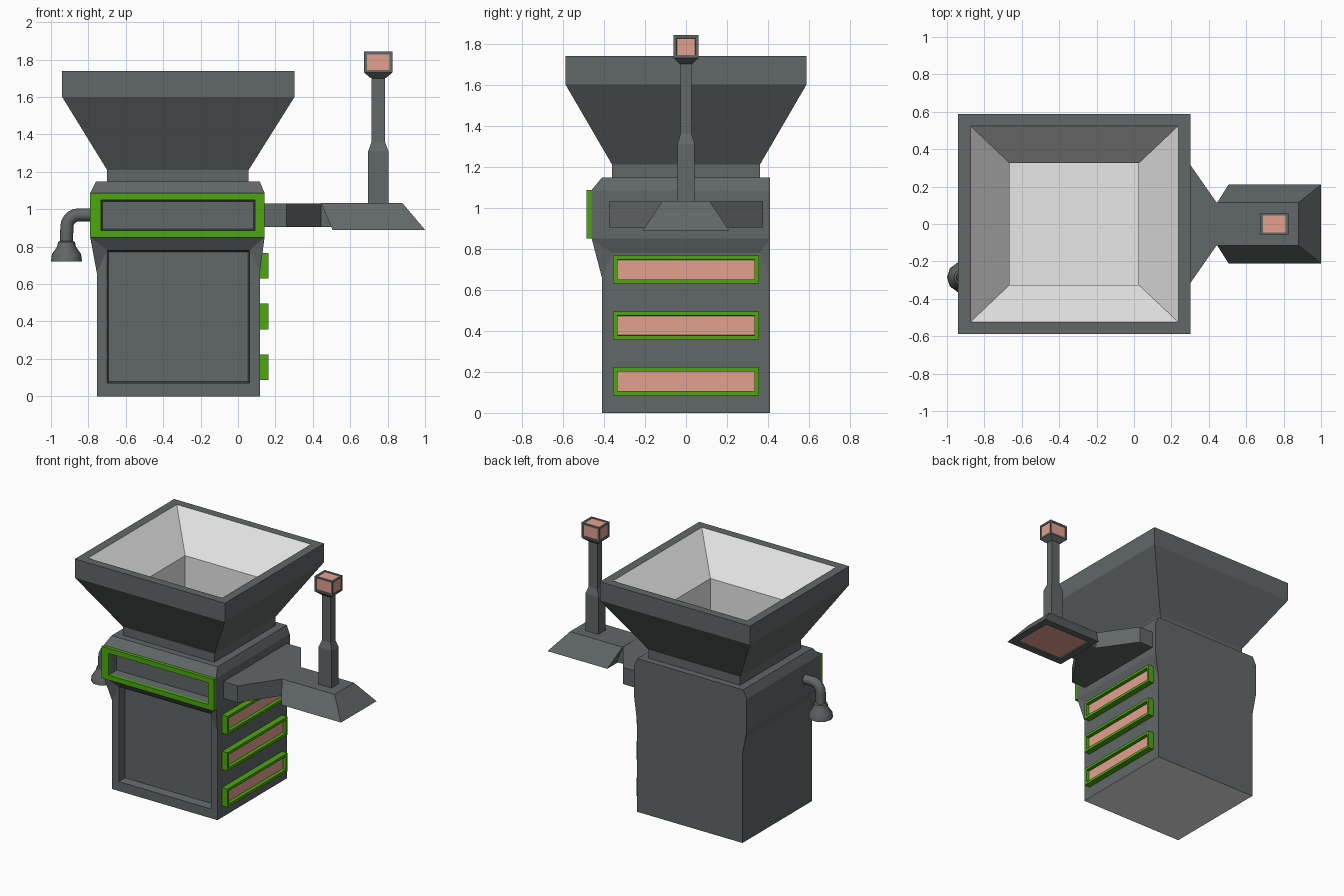
import bpy, bmesh, math
from mathutils import Vector

cube = bpy.data.objects.get("Cube")
if cube:
    bpy.data.objects.remove(cube, do_unlink=True)


def material(name, r, g, b):
    m = bpy.data.materials.new(name)
    m.use_nodes = True
    m.diffuse_color = (r, g, b, 1)
    m.node_tree.nodes["Principled BSDF"].inputs["Base Color"].default_value = (r, g, b, 1)
    return m


GRAY = material("machine_gray", .12, .135, .135)
GREEN = material("trim_green", .075, .39, .005)
PINK = material("lamp_pink", .77, .355, .275)
LIGHT = material("hopper_lining", .80, .80, .80)


def finish(bm, name, *mats):
    me = bpy.data.meshes.new(name)
    bm.to_mesh(me)
    bm.free()
    for m in mats:
        me.materials.append(m)
    ob = bpy.data.objects.new(name, me)
    bpy.context.collection.objects.link(ob)
    return ob


def skin(rings, seg_mats=None, start=True, end=True):
    """Bridge a list of point rings and optionally cap the ends."""
    bm = bmesh.new()
    loops = [[bm.verts.new(p) for p in ring] for ring in rings]
    n = len(loops[0])
    for s, (a, b) in enumerate(zip(loops, loops[1:])):
        for i in range(n):
            j = (i + 1) % n
            f = bm.faces.new((a[i], a[j], b[j], b[i]))
            f.material_index = seg_mats[s] if seg_mats else 0
    if start:
        bm.faces.new(loops[0])
    if end:
        cap = bm.faces.new(loops[-1])
        cap.material_index = seg_mats[-1] if seg_mats else 0
    bmesh.ops.recalc_face_normals(bm, faces=bm.faces)
    return bm


def rect(z, x0, x1, y0, y1):
    return [(x0, y0, z), (x1, y0, z), (x1, y1, z), (x0, y1, z)]


def upright(y, x0, x1, z0, z1):
    return [(x0, y, z0), (x1, y, z0), (x1, y, z1), (x0, y, z1)]


def recess(bm, dirs, border, depth):
    """Sink a panel into the faces that look along the given directions."""
    bm.normal_update()
    faces = [f for f in bm.faces if any(f.normal.dot(Vector(d)) > .99 for d in dirs)]
    bmesh.ops.inset_individual(bm, faces=faces, thickness=border, use_even_offset=True)
    bmesh.ops.inset_individual(bm, faces=faces, thickness=.002, depth=-depth)
    for f in faces:
        f.material_index = 1


def framed_box(name, lo, hi, dirs, border, depth, outer, inner):
    bm = skin([rect(z, lo[0], hi[0], lo[1], hi[1]) for z in (lo[2], hi[2])])
    recess(bm, dirs, border, depth)
    return finish(bm, name, outer, inner)


# Cabinet: straight lower part, flared shoulder, chamfered head open to the hopper
X0, X1, Y = -.755, .117, .41
bm = bmesh.new()
base = [bm.verts.new(p) for p in rect(0, X0, X1, -Y, Y)]
waist = [bm.verts.new(p) for p in rect(.66, X0, X1, -Y, Y)]
flare = [bm.verts.new(p) for p in rect(.85, -.79, .142, -.46, Y)]
head = [bm.verts.new(p) for p in rect(1.087, -.79, .142, -.46, Y)]
crown = [bm.verts.new(p) for p in rect(1.147, -.76, .117, -Y, Y)]
mouth = [bm.verts.new(p) for p in rect(1.147, -.68, .04, -.34, .34)]
bottom = bm.faces.new(base)
bottom.material_index = 1
for i in range(4):
    j = (i + 1) % 4
    bm.faces.new((head[i], head[j], crown[j], crown[i]))
    bm.faces.new((crown[i], crown[j], mouth[j], mouth[i]))
    if i:
        bm.faces.new((flare[i], flare[j], head[j], head[i]))
for a, b in ((base, waist), (waist, flare)):
    bm.faces.new((a[2], a[3], b[3], b[2]))


def shoulder(i, j, p, q):
    """Flare of one side: a sloped band with a triangle at each end."""
    bm.faces.new((flare[i], flare[j], q, p))
    bm.faces.new((flare[i], p, waist[i]))
    bm.faces.new((flare[j], q, waist[j]))


for i, j, x in ((1, 2, X1), (3, 0, X0)):
    s = -1 if i == 1 else 1
    p, q = (bm.verts.new((x, k * .36, .78)) for k in (s, -s))
    shoulder(i, j, p, q)
    bm.faces.new((base[i], base[j], waist[j], q, p, waist[i]))

# Sunken door panel and sunken display panel in the cabinet front
door = [bm.verts.new(p) for p in upright(-Y, -.70, .062, .07, .78)]
shoulder(0, 1, door[3], door[2])
bm.faces.new((base[0], base[1], door[1], door[0]))
bm.faces.new((base[0], door[0], door[3], waist[0]))
bm.faces.new((base[1], door[1], door[2], waist[1]))
OPENING = (-.732, .09, .887, 1.05)
display = [bm.verts.new(p) for p in upright(-.46, *OPENING)]
around = [flare[0], flare[1], head[1], head[0]]
for i in range(4):
    j = (i + 1) % 4
    bm.faces.new((around[i], around[j], display[j], display[i]))
panels = [bm.faces.new(door), bm.faces.new(display)]
bmesh.ops.recalc_face_normals(bm, faces=bm.faces)
bmesh.ops.inset_individual(bm, faces=panels, thickness=.008, depth=-.06, use_even_offset=True)
finish(bm, "cabinet", GRAY, LIGHT)

# Green front display frame and side vents
RIM = (-.79, .142, .85, 1.087)
finish(skin([upright(-.46, *RIM), upright(-.485, *RIM),
             upright(-.485, *OPENING), upright(-.46, *OPENING)], start=False, end=False),
       "front_frame", GREEN)
for k in range(3):
    z = .086 + k * .272
    framed_box(f"side_vent_{k + 1}", (.10, -.355, z), (.162, .355, z + .137), [(1, 0, 0)],
               .02, .025, GREEN, PINK)

# Hopper: outside wall, rim, then the lining down the throat to the cabinet floor
finish(skin([
    rect(1.147, -.70, .057, -.36, .36),
    rect(1.21, -.70, .057, -.36, .36),
    rect(1.60, -.94, .302, -.587, .587),
    rect(1.74, -.94, .302, -.587, .587),
    rect(1.74, -.875, .237, -.525, .525),
    rect(1.49, -.665, .025, -.325, .325),
    rect(.01, -.665, .025, -.325, .325),
], [0, 0, 0, 0, 1, 1, 1], start=False), "hopper", GRAY, LIGHT)

# Side arm narrowing towards the tray
outline = [(.118, .375), (.26, .375), (.445, .11), (.50, .11)]
outline += [(x, -y) for x, y in reversed(outline)]
finish(skin([[(x, y, z) for x, y in outline] for z in (.905, 1.03)]), "side_arm", GRAY)

# Tray head with a glowing underside
bm = skin([rect(.89, .505, 1, -.21, .21), rect(1.032, .445, .88, -.115, .115)])
recess(bm, [(0, 0, -1)], .052, .008)
finish(bm, "tray_head", GRAY, PINK)


# Lamp post and lamp
def post_ring(z, hx, hy):
    return rect(z, .75 - hx, .75 + hx, -hy, hy)


finish(skin([post_ring(1.02, .054, .042), post_ring(1.31, .054, .042),
             post_ring(1.36, .036, .028), post_ring(1.70, .036, .028),
             post_ring(1.705, .045, .035), post_ring(1.73, .075, .06)]), "lamp_post", GRAY)
framed_box("lamp", (.675, -.06, 1.73), (.825, .06, 1.842),
           [(1, 0, 0), (-1, 0, 0), (0, 1, 0), (0, -1, 0), (0, 0, 1)],
           .014, .004, GRAY, PINK)


# Side spout: elbow pipe ending in a bell nozzle
def pipe_ring(x, z, angle, r, sides=10):
    ring = []
    for k in range(sides):
        t = 2 * math.pi * k / sides
        u = r * math.cos(t)
        ring.append((x - u * math.sin(angle), -.285 + r * math.sin(t), z + u * math.cos(angle)))
    return ring


rings = [pipe_ring(-.76, .97, 0, .035)]
for k in range(6):
    a = k * math.pi / 10
    rings.append(pipe_ring(-.85 - .065 * math.sin(a), .905 + .065 * math.cos(a), a, .035))
for z, r in ((.83, .035), (.825, .045), (.80, .05), (.76, .078), (.72, .083)):
    rings.append(pipe_ring(-.917, z, math.pi / 2, r))
spout = finish(skin(rings), "spout", GRAY)
bpy.ops.object.select_all(action='DESELECT')
spout.select_set(True)
bpy.context.view_layer.objects.active = spout
bpy.ops.object.shade_smooth_by_angle(angle=math.radians(40))
